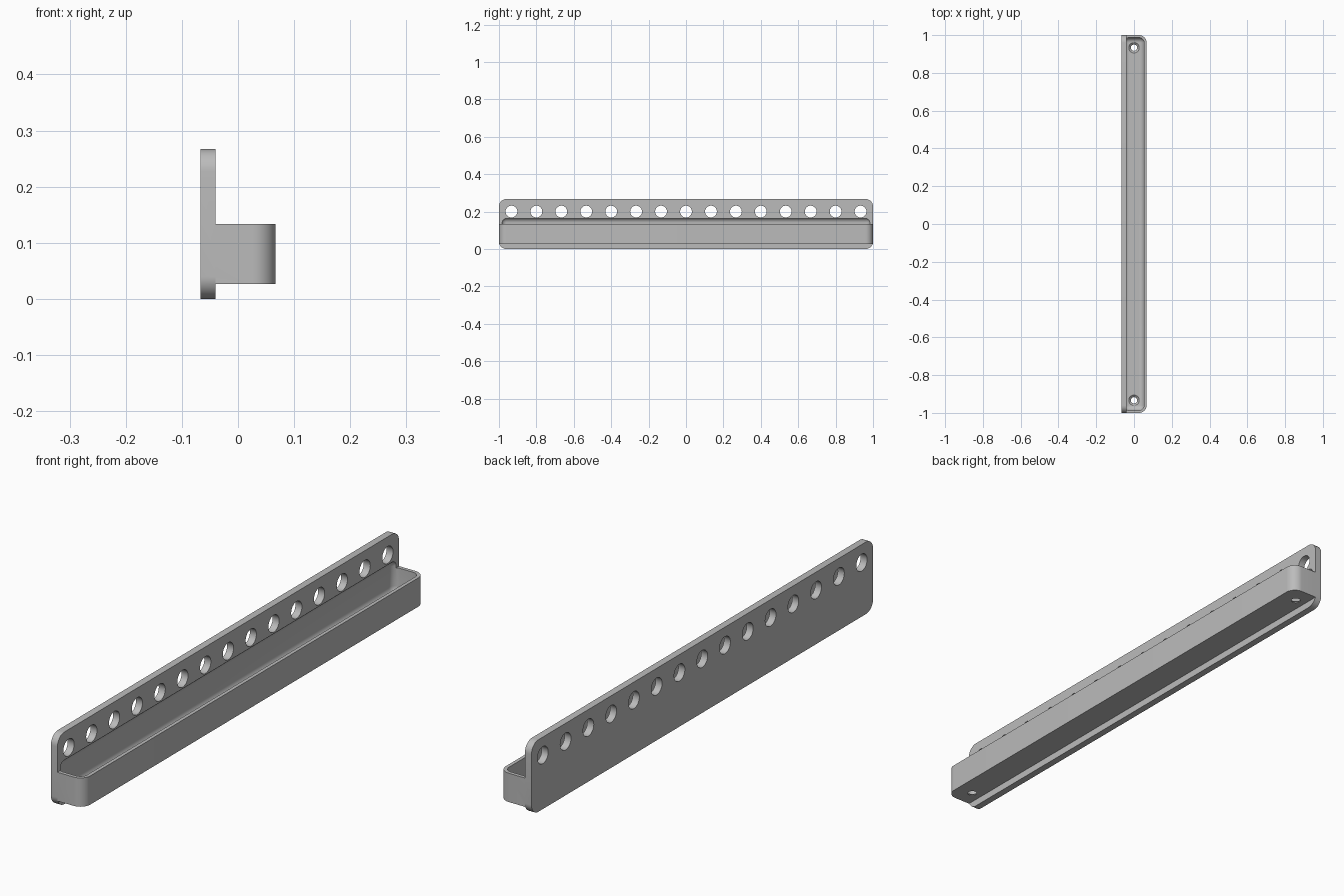
import bpy
import bmesh
import math
from mathutils import Matrix, Vector

default = bpy.data.objects.get("Cube")
if default:
    bpy.data.objects.remove(default)

# Main dimensions
WALL = 0.0133
HALF_W = 0.0667
PLATE_FRONT = -0.04
HEIGHT = 0.267
HOLES = 15
PITCH = 2 / HOLES

grey = bpy.data.materials.new("light_grey")
grey.use_nodes = True
colour = (0.5, 0.5, 0.5, 1)
grey.diffuse_color = colour
grey.node_tree.nodes["Principled BSDF"].inputs["Base Color"].default_value = colour


def finish(name, bm):
    bmesh.ops.recalc_face_normals(bm, faces=bm.faces)
    mesh = bpy.data.meshes.new(name)
    bm.to_mesh(mesh)
    bm.free()
    mesh.materials.append(grey)
    obj = bpy.data.objects.new(name, mesh)
    bpy.context.collection.objects.link(obj)
    return obj


def rounded_box(name, low, high, radius, pick, segments=10):
    """Box between two corners, with the edges chosen by pick rounded."""
    low, high = Vector(low), Vector(high)
    bm = bmesh.new()
    bmesh.ops.create_cube(bm, size=1)
    bmesh.ops.scale(bm, vec=high - low, verts=bm.verts)
    bmesh.ops.translate(bm, vec=(low + high) / 2, verts=bm.verts)
    edges = [e for e in bm.edges if pick(e.verts[0].co, e.verts[1].co)]
    bmesh.ops.bevel(bm, geom=edges, offset=radius, segments=segments,
                    profile=0.5, affect='EDGES')
    return finish(name, bm)


def add_cone(bm, centre, r_low, r_high, depth, turn=Matrix()):
    bmesh.ops.create_cone(bm, cap_ends=True, segments=40, radius1=r_low,
                          radius2=r_high, depth=depth,
                          matrix=Matrix.Translation(centre) @ turn)


def combine(target, tool, operation):
    mod = target.modifiers.new(operation.lower(), 'BOOLEAN')
    mod.operation = operation
    mod.solver = 'EXACT'
    mod.object = tool
    bpy.context.view_layer.update()
    graph = bpy.context.evaluated_depsgraph_get()
    result = bpy.data.meshes.new_from_object(target.evaluated_get(graph))
    target.modifiers.clear()
    target.data = result
    bpy.data.objects.remove(tool)


# Upright plate, rounded at its four corners
rack = rounded_box("wall_rack_with_tray", (-HALF_W, -1, 0), (PLATE_FRONT, 1, HEIGHT),
                   0.04, lambda a, b: abs(a.x - b.x) > 0.01)

# Tray body, rounded at its two outer corners
tray = rounded_box("tray", (PLATE_FRONT, -1, 0.0267), (HALF_W, 1, 0.1333), 0.04,
                   lambda a, b: abs(a.z - b.z) > 0.01 and a.x > 0)
combine(rack, tray, 'UNION')

# Soft-edged hollow, also dished slightly into the plate
inner = HALF_W - WALL
hollow = rounded_box("hollow", (-inner, -1 + WALL, 0.04), (inner, 1 - WALL, 0.1667),
                     2 * WALL, lambda a, b: True, 8)
combine(rack, hollow, 'DIFFERENCE')

# Row of round holes through the plate
bm = bmesh.new()
for i in range(HOLES):
    y = (i - (HOLES - 1) / 2) * PITCH
    add_cone(bm, (-0.053, y, 0.2), 0.0315, 0.0315, 0.1,
             Matrix.Rotation(math.pi / 2, 4, 'Y'))
combine(rack, finish("plate_holes", bm), 'DIFFERENCE')

# Countersunk screw holes in the tray floor
for side in (-1, 1):
    y = side * (1 - PITCH / 2)
    bm = bmesh.new()
    add_cone(bm, (0, y, 0.03), 0.0165, 0.0165, 0.05)
    combine(rack, finish("screw_hole", bm), 'DIFFERENCE')
    bm = bmesh.new()
    add_cone(bm, (0, y, 0.038), 0.0165, 0.0345, 0.016)
    combine(rack, finish("countersink", bm), 'DIFFERENCE')

# Smooth the rounds, keep the edges crisp
bpy.ops.object.select_all(action='DESELECT')
rack.select_set(True)
bpy.context.view_layer.objects.active = rack
bpy.ops.object.shade_smooth_by_angle(angle=math.radians(30))
